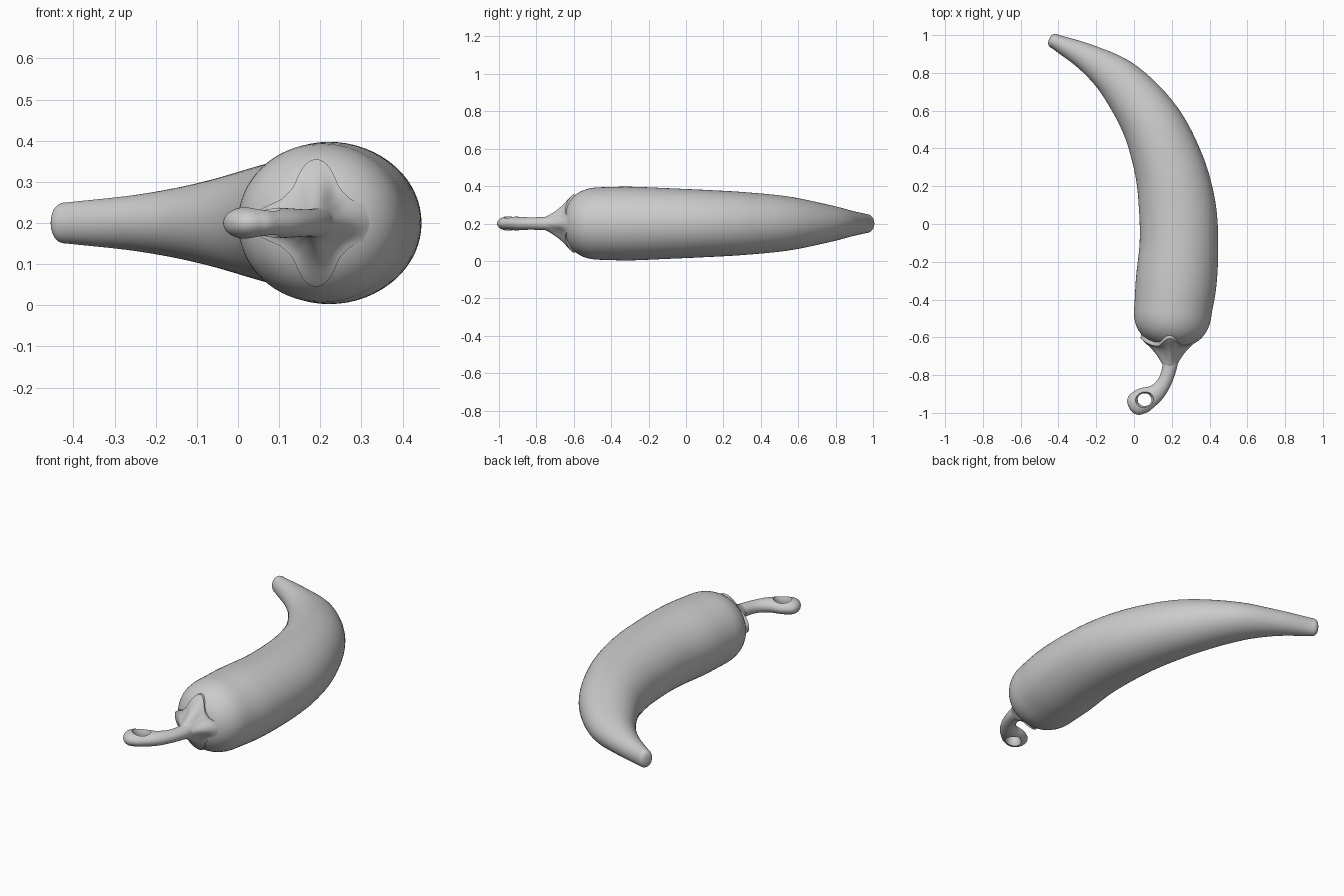
import bpy, math
from mathutils import Vector

if "Cube" in bpy.data.objects:
    bpy.data.objects.remove(bpy.data.objects["Cube"])

Z = 0.2      # height of the centre plane
CAP_P = 2.4  # squareness of the shoulder next to the calyx


def make_mesh(name, rings, close=True):
    """Skin a list of equally sized rings of points, with optional end fans."""
    n = len(rings[0])
    verts = [p for ring in rings for p in ring]
    faces = []
    for i in range(len(rings) - 1):
        for j in range(n):
            k = (j + 1) % n
            faces.append((i * n + j, i * n + k, (i + 1) * n + k, (i + 1) * n + j))
    if close:
        faces.append(tuple(range(n))[::-1])
        faces.append(tuple(range(len(verts) - n, len(verts))))
    me = bpy.data.meshes.new(name)
    me.from_pydata([tuple(v) for v in verts], [], faces)
    ob = bpy.data.objects.new(name, me)
    bpy.context.collection.objects.link(ob)
    bpy.ops.object.select_all(action='DESELECT')
    ob.select_set(True)
    bpy.context.view_layer.objects.active = ob
    bpy.ops.object.mode_set(mode='EDIT')
    bpy.ops.mesh.select_all(action='SELECT')
    bpy.ops.mesh.normals_make_consistent(inside=False)
    bpy.ops.object.mode_set(mode='OBJECT')
    return ob


def smooth(ob, deg=50):
    bpy.context.view_layer.objects.active = ob
    ob.select_set(True)
    bpy.ops.object.shade_smooth_by_angle(angle=math.radians(deg))


def spline(keys, steps):
    """Catmull-Rom interpolation of (x, y, half width, half height) keys."""
    k = [Vector(p) for p in keys]
    k = [2 * k[0] - k[1]] + k + [2 * k[-1] - k[-2]]
    out = []
    for i in range(1, len(k) - 2):
        a, b, c, d = k[i - 1:i + 3]
        for s in range(steps):
            t = s / steps
            out.append(0.5 * (2 * b + (c - a) * t + (2 * a - 5 * b + 4 * c - d) * t * t
                              + (3 * b - a - 3 * c + d) * t ** 3))
    out.append(k[-2])
    return out


def cap(sec, direction, length, power, steps=14):
    """Rounded end continuing a section along a direction."""
    out = []
    for s in range(1, steps + 1):
        a = min(s / steps, 0.99) * math.pi / 2
        u, r = math.sin(a) ** (2 / power), math.cos(a) ** (2 / power)
        p = sec.to_2d() + direction * length * u
        out.append(Vector((p.x, p.y, sec[2] * r, sec[3] * r)))
    return out


def loft(name, keys, start_cap=None, end_cap=None, sides=48, steps=6):
    secs = spline(keys, steps)
    dirs = []
    for i in range(len(secs)):
        a, b = secs[max(i - 1, 0)], secs[min(i + 1, len(secs) - 1)]
        dirs.append((b.to_2d() - a.to_2d()).normalized())
    if start_cap:
        c = cap(secs[0], -dirs[0], *start_cap)[::-1]
        secs, dirs = c + secs, [dirs[0]] * len(c) + dirs
    if end_cap:
        c = cap(secs[-1], dirs[-1], *end_cap)
        secs, dirs = secs + c, dirs + [dirs[-1]] * len(c)
    rings = []
    for s, d in zip(secs, dirs):
        ring = []
        for j in range(sides):
            a = 2 * math.pi * j / sides
            w = s[2] * math.cos(a)
            ring.append((s[0] + d.y * w, s[1] - d.x * w, Z + s[3] * math.sin(a)))
        rings.append(ring)
    return make_mesh(name, rings)


# Curved fruit
body = loft("pepper_body", [
    (0.207, -0.45, 0.206, 0.194), (0.224, -0.30, 0.214, 0.197),
    (0.238, -0.10, 0.208, 0.189), (0.228, 0.10, 0.203, 0.180),
    (0.185, 0.31, 0.186, 0.168), (0.09, 0.54, 0.160, 0.145),
    (-0.068, 0.748, 0.122, 0.102), (-0.235, 0.873, 0.077, 0.070),
    (-0.415, 0.965, 0.040, 0.050)], (0.2, CAP_P), (0.037, 2.6), sides=64)
smooth(body)


def shoulder_y(r):
    return -0.45 - 0.2 * (1 - (r / 0.2) ** CAP_P) ** (1 / CAP_P)


# Four-pointed calyx hugging the shoulder and flaring into the stem
rings = []
N, M = 96, 16
for i in range(M + 2):
    t = min(i / M, 1)
    ring = []
    for j in range(N):
        a = 2 * math.pi * j / N
        edge = 0.1 + 0.055 * ((math.cos(4 * a) + 1) / 2) ** 1.5
        r = 0.036 + (edge - 0.036) * t
        y = shoulder_y(r) - 0.012 - 0.09 * (1 - t) ** 2.5
        if i > M:  # rim turned down into the fruit
            r, y = r * 0.98, y + 0.03
        ring.append((0.19 + r * math.cos(a), y, Z + r * math.sin(a)))
    rings.append(ring)
smooth(make_mesh("calyx", rings))

# Stem widening into a flattened end
stem = loft("stem", [
    (0.195, -0.68, 0.042, 0.042), (0.19, -0.75, 0.039, 0.036),
    (0.165, -0.83, 0.037, 0.033), (0.118, -0.893, 0.047, 0.036),
    (0.055, -0.930, 0.065, 0.039), (0.025, -0.946, 0.064, 0.039)],
    None, (0.058, 2.2), sides=40)

# Flared hole through the stem end
hole = []
for i in range(13):
    h = -0.05 + 0.1 * i / 12
    r = 0.034 + 8 * h * h
    hole.append([(0.056 + r * 1.08 * math.cos(2 * math.pi * j / 32),
                  -0.93 + r * math.sin(2 * math.pi * j / 32), Z + h) for j in range(32)])
cutter = make_mesh("hole_cutter", hole)
cutter.hide_render = True
mod = stem.modifiers.new("hole", 'BOOLEAN')
mod.operation = 'DIFFERENCE'
mod.solver = 'EXACT'
mod.object = cutter
bpy.ops.object.select_all(action='DESELECT')
stem.select_set(True)
bpy.context.view_layer.objects.active = stem
bpy.ops.object.modifier_apply(modifier=mod.name)
bpy.data.objects.remove(cutter)
smooth(stem, 60)
